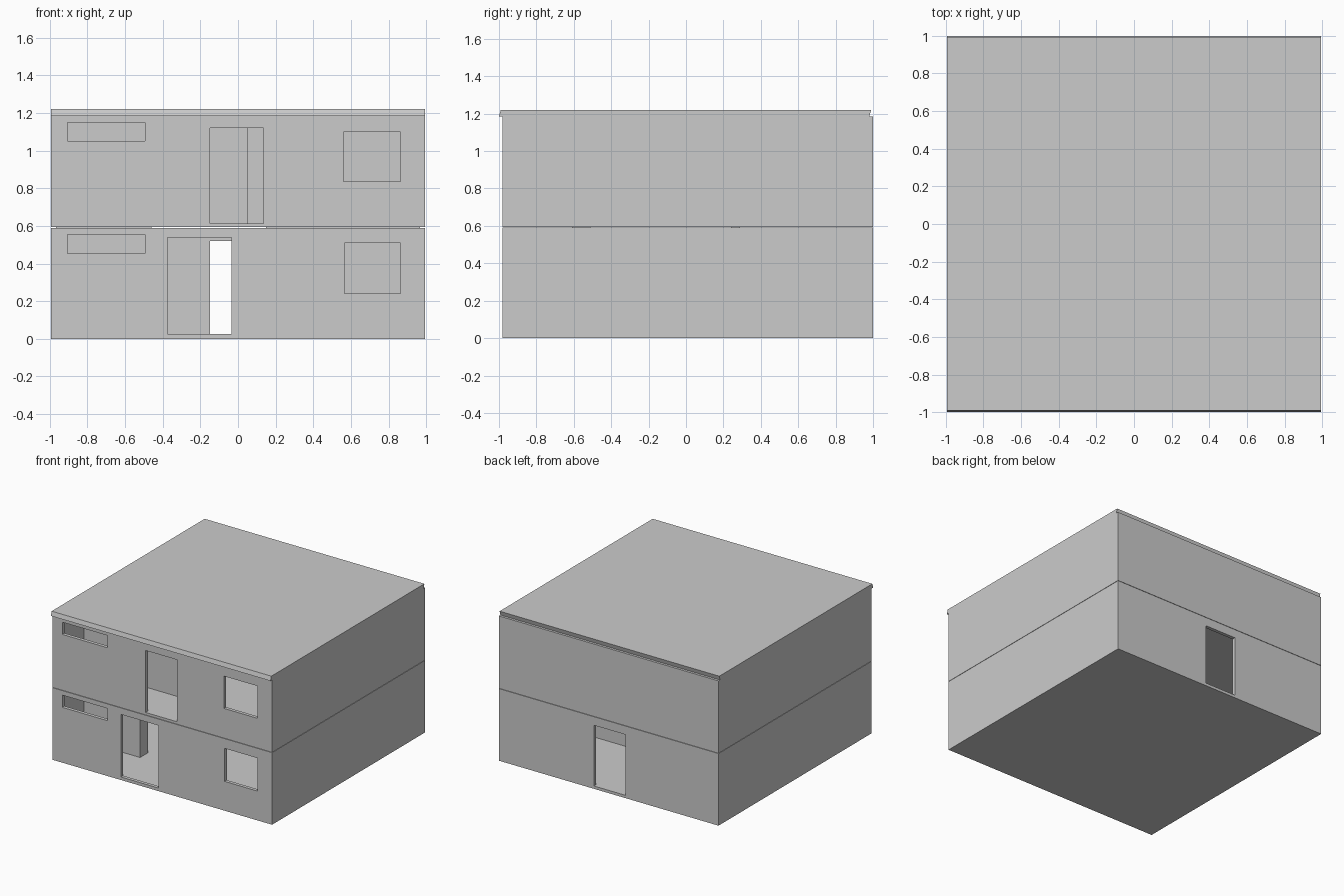
import bpy
import bmesh

if "Cube" in bpy.data.objects:
    bpy.data.objects.remove(bpy.data.objects["Cube"])

X0, X1 = -0.995, 0.995      # outer wall extents
Y0, Y1 = -0.98, 1.0
WALL = 0.028


def box(name, x, y, z):
    """Box from (min, max) pairs."""
    bm = bmesh.new()
    bmesh.ops.create_cube(bm, size=1)
    for v in bm.verts:
        v.co = [a if c < 0 else b for c, (a, b) in zip(v.co, (x, y, z))]
    mesh = bpy.data.meshes.new(name)
    bm.to_mesh(mesh)
    bm.free()
    ob = bpy.data.objects.new(name, mesh)
    bpy.context.collection.objects.link(ob)
    return ob


def cut(target, x, y, z):
    """Subtract a box from the target and drop the cutter."""
    cutter = box("cutter", x, y, z)
    cutter.hide_render = True
    mod = target.modifiers.new("opening", "BOOLEAN")
    mod.operation = "DIFFERENCE"
    mod.solver = "EXACT"
    mod.object = cutter
    bpy.context.view_layer.objects.active = target
    bpy.ops.object.modifier_apply(modifier=mod.name)
    bpy.data.objects.remove(cutter)


FRONT = (Y0 - 0.1, Y0 + WALL + 0.02)
BACK = (Y1 - WALL - 0.02, Y1 + 0.1)


def storey(name, bottom, top, floor, openings):
    """Open-topped shell of floor and walls, with (x, y, z) openings."""
    shell = box(name, (X0, X1), (Y0, Y1), (bottom, top))
    cut(shell, (X0 + WALL, X1 - WALL), (Y0 + WALL, Y1 - WALL), (floor, top + 0.1))
    for o in openings:
        cut(shell, *o)


# Ground floor: slot window, front door, square window, back door
storey("ground_storey", 0, 0.59, 0.02, [
    ((-0.905, -0.495), FRONT, (0.453, 0.553)),
    ((-0.375, -0.035), FRONT, (0.025, 0.537)),
    ((0.565, 0.863), FRONT, (0.24, 0.51)),
    ((-0.15, 0.135), BACK, (0.023, 0.52)),
])

# Upper floor: slot window, balcony door, square window
storey("upper_storey", 0.593, 1.185, 0.61, [
    ((-0.905, -0.495), FRONT, (1.05, 1.15)),
    ((-0.15, 0.135), FRONT, (0.613, 1.12)),
    ((0.56, 0.863), FRONT, (0.836, 1.10)),
])

# Interior partitions
inner = (X0 + WALL, X1 - WALL)
box("ground_front_partition", (inner[0], -0.46), (-0.61, -0.51), (0.02, 0.593))
box("ground_rear_partition", (0.15, inner[1]), (0.24, 0.29), (0.02, 0.593))
box("upper_front_partition", (inner[0], 0.05), (-0.61, -0.51), (0.61, 1.185))

# Roof slab, sheared slightly towards the back
roof = box("roof", (X0, X1), (-1.0, 0.98), (1.185, 1.22))
for v in roof.data.vertices:
    if v.co.z > 1.2:
        v.co.y += 0.01
